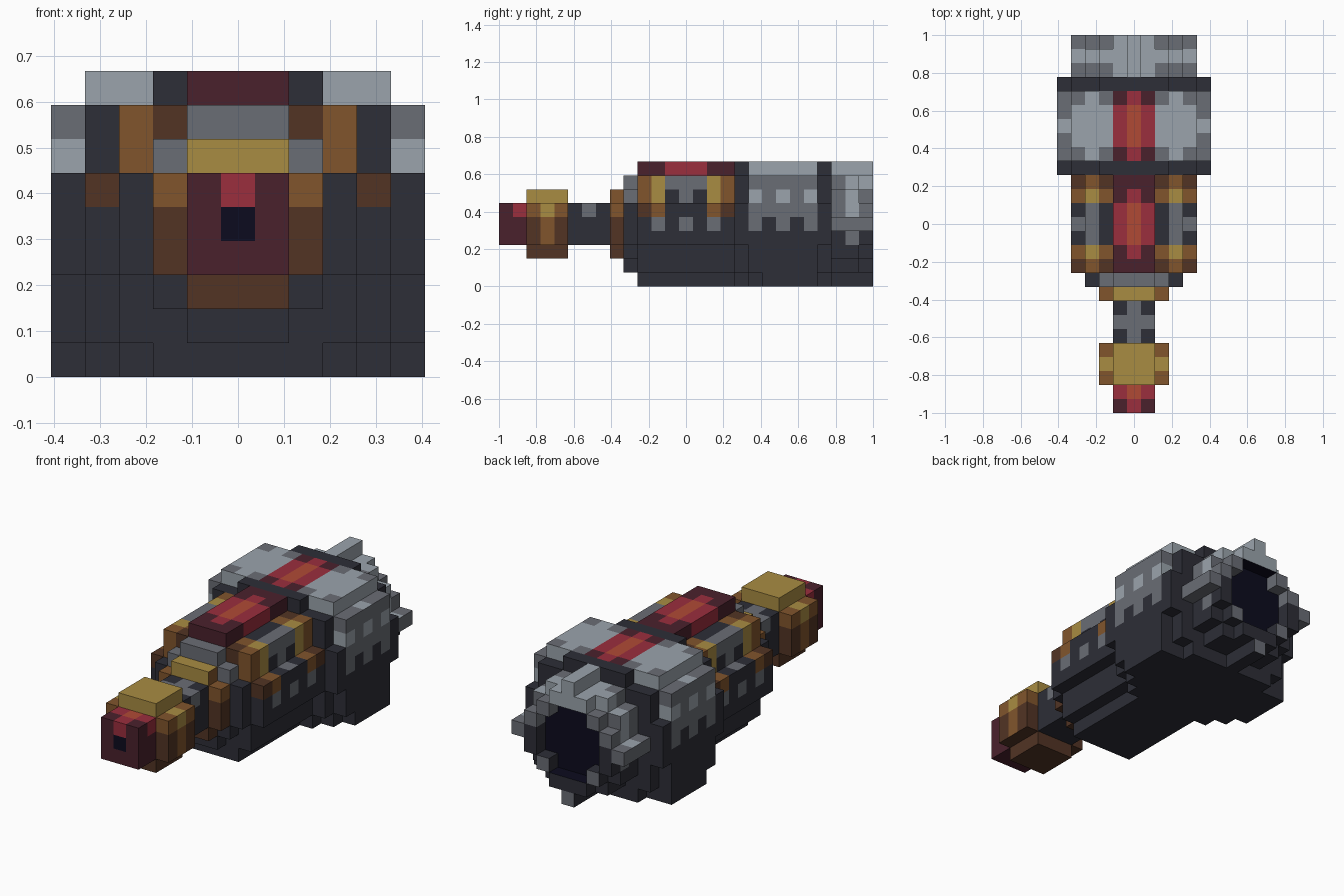
import bpy, bmesh
from mathutils import Vector

cube = bpy.data.objects.get("Cube")
if cube:
    bpy.data.objects.remove(cube, do_unlink=True)

U = 2 / 27  # block size

# Palette
COLOURS = {"charcoal": "2d2e37", "steel": "6a6d75", "pale_steel": "9ba4ac",
           "brown": "523424", "copper": "81552c", "gold": "a98c42",
           "maroon": "4a212c", "red": "9b2e3d", "orange": "b04a35", "navy": "0c0b1e"}
NAMES = list(COLOURS)


def linear(h):
    c = [int(h[n:n + 2], 16) / 255 for n in (0, 2, 4)]
    return [v / 12.92 if v <= 0.04045 else ((v + 0.055) / 1.055) ** 2.4 for v in c] + [1]


MATS = []
for name, h in COLOURS.items():
    m = bpy.data.materials.new(name)
    m.use_nodes = True
    m.diffuse_color = linear(h)
    bsdf = next(n for n in m.node_tree.nodes if n.type == 'BSDF_PRINCIPLED')
    bsdf.inputs["Base Color"].default_value = linear(h)
    bsdf.inputs["Roughness"].default_value = 0.9
    MATS.append(m)


def slab(j0, j1, k0, halves):
    """Blocks j0..j1 along y; halves gives the half width of each row from k0 up."""
    return {(i, j, k0 + n) for j in range(j0, j1 + 1)
            for n, w in enumerate(halves) for i in range(-w, w + 1)}


def build(name, cells, colour):
    """Skin a set of blocks and colour each face with colour(|i|, j, k, normal)."""
    bm = bmesh.new()
    verts = {}

    def vert(p):
        if p not in verts:
            verts[p] = bm.verts.new(((p[0] - 0.5) * U, -1 + p[1] * U, p[2] * U))
        return verts[p]

    for c in sorted(cells):
        for axis in range(3):
            for s in (0, 1):
                n = [0, 0, 0]
                n[axis] = 2 * s - 1
                if tuple(a + b for a, b in zip(c, n)) in cells:
                    continue
                quad = []
                for a, b in ((0, 0), (1, 0), (1, 1), (0, 1)):
                    o = [0, 0, 0]
                    o[axis], o[(axis + 1) % 3], o[(axis + 2) % 3] = s, a, b
                    quad.append(vert(tuple(x + y for x, y in zip(c, o))))
                f = bm.faces.new(quad if s else quad[::-1])
                f.material_index = NAMES.index(colour(abs(c[0]), c[1], c[2], Vector(n)))
    # Merge flat areas of one colour
    bmesh.ops.dissolve_limit(bm, angle_limit=0.01, verts=bm.verts[:], edges=bm.edges[:],
                             delimit={'MATERIAL'})
    me = bpy.data.meshes.new(name)
    bm.to_mesh(me)
    bm.free()
    for m in MATS:
        me.materials.append(m)
    ob = bpy.data.objects.new(name, me)
    bpy.context.collection.objects.link(ob)
    return ob


# Nozzle tip
def tip(i, j, k, n):
    if n.z > 0:
        if i == 0:
            return "orange" if j == 1 else "red"
        return "red" if j == 1 else "maroon"
    if n.y < 0 and i == 0 and k > 3:
        return "red" if k == 5 else "navy"
    return "red" if n.x and j == 1 and k == 5 else "maroon"


build("nozzle_tip", slab(0, 1, 3, [1, 1, 1]), tip)


# Brass muzzle block and barrel collar
def muzzle(i, j, k, n):
    if k == 6:
        return "gold"
    if k == 5:
        return "gold" if j == 3 else "copper"
    return "copper" if j == 3 and k > 2 and n.x else "brown"


def collar(i, j, k, n):
    if k == 6:
        return "copper" if n.x else "gold"
    return "copper" if k == 5 else "brown"


PLUS = [1, 2, 2, 2, 1]
build("muzzle_block", slab(2, 4, 2, PLUS), muzzle)
build("barrel_collar", slab(8, 8, 2, PLUS), collar)


# Barrel
def barrel(i, j, k, n):
    if n.z > 0:
        return "steel" if i == 0 or j == 6 else "charcoal"
    return "steel" if n.x and j == 6 and k == 5 else "charcoal"


build("barrel", slab(5, 7, 3, [1, 1, 1]), barrel)


# Front plate
def plate(i, j, k, n):
    return "steel" if k >= 6 else "charcoal"


build("front_plate", slab(9, 9, 1, [1, 2, 3, 3, 3, 2, 1]), plate)


# Main body with two brass bands
def body(i, j, k, n):
    outer, inner = j in (10, 16), j in (11, 15)
    if n.z > 0:
        if k == 7:
            if i == 2:
                return "brown" if outer else "copper" if inner else "charcoal"
            return "copper" if outer else "gold" if inner else "steel"
        return "brown" if outer else "copper" if inner else "steel" if j == 13 else "charcoal"
    if k >= 6:
        if n.y:
            return "copper" if i == 3 else "brown"
        if outer:
            return "copper"
        if inner:
            return "gold"
        return "steel" if k == 7 or j == 13 else "charcoal"
    if k == 5 and i == 4:
        if outer or inner:
            return "brown" if outer else "copper"
    if k == 4 and n.x and j in (11, 13, 15):
        return "steel"
    return "charcoal"


build("body", slab(10, 16, 0, [2, 3, 3, 4, 4, 4, 3, 3]), body)


# Red top rail
def rail(i, j, k, n):
    if n.z > 0:
        if i == 0 and 11 <= j <= 15:
            return "orange" if 12 <= j <= 14 else "red"
        return "red" if 12 <= j <= 14 else "maroon"
    return "red" if n.x and 12 <= j <= 14 else "maroon"


build("top_rail", slab(10, 16, 8, [1]), rail)

# Dark hoops on both ends of the drum
HOOP = [3, 4, 4, 5, 5, 5, 4, 4, 2]
for name, j in (("front_hoop", 17), ("rear_hoop", 23)):
    build(name, slab(j, j, 0, HOOP), lambda i, j, k, n: "charcoal")


# Drum
def drum(i, j, k, n):
    end = j in (18, 22)
    if n.z > 0 and k == 8:
        if i == 0:
            return "red" if end else "orange"
        if i == 1:
            return "maroon" if end else "red"
        return "steel" if end and i in (2, 4) else "pale_steel"
    if k == 8:
        return "pale_steel"
    if k == 7:
        return "pale_steel" if n.z > 0 and j == 20 else "steel"
    if k == 6:
        return "pale_steel" if j % 2 == 0 else "steel"
    if k == 5:
        return "steel" if n.x else "charcoal"
    return "steel" if k == 4 and n.x and j % 2 == 0 else "charcoal"


cells = slab(18, 18, 0, [4]) | slab(19, 22, 0, [5])
cells |= slab(18, 22, 1, [5] * 7 + [4])
build("drum", cells, drum)


# Rear ring with a dark bore and four teeth
def bore(i, k):
    return i <= 1 and 2 <= k <= 6 or i <= 2 and 3 <= k <= 5


def ring(i, j, k, n):
    if bore(i, k) and n.y > 0:
        return "navy"
    if n.y > 0:
        if k >= 6:
            return "pale_steel" if k == 7 else "steel"
        return "steel" if (i == 2 and k == 2) or k == 5 else "charcoal"
    if j == 26 and (n.x or n.z) and (i, k) != (0, 8):
        # Walls of the bore
        if (k == 1 and n.z > 0) or (k == 7 and n.z < 0):
            return "navy"
    if k >= 7:
        return "pale_steel" if i <= 1 or j == 25 else "steel"
    if k >= 5:
        return "pale_steel" if j == 25 else "steel"
    return "steel" if j == 25 and k >= 3 else "charcoal"


cells = slab(24, 25, 1, [2, 3, 3, 3, 3, 3, 2])
cells |= {c for c in slab(26, 26, 1, [1, 2, 3, 3, 3, 2, 1]) if not bore(abs(c[0]), c[2])}
build("rear_ring", cells, ring)


def tooth(i, j, k, n):
    if k == 8:
        return "pale_steel"
    return "charcoal" if k == 0 and n.y <= 0 else "pale_steel" if n.z > 0 and j == 25 else "steel"


for name, i, k in (("top_tooth", 0, 8), ("bottom_tooth", 0, 0),
                   ("left_tooth", 4, 4), ("right_tooth", -4, 4)):
    build(name, {(i, j, k) for j in (24, 25, 26)}, tooth)
